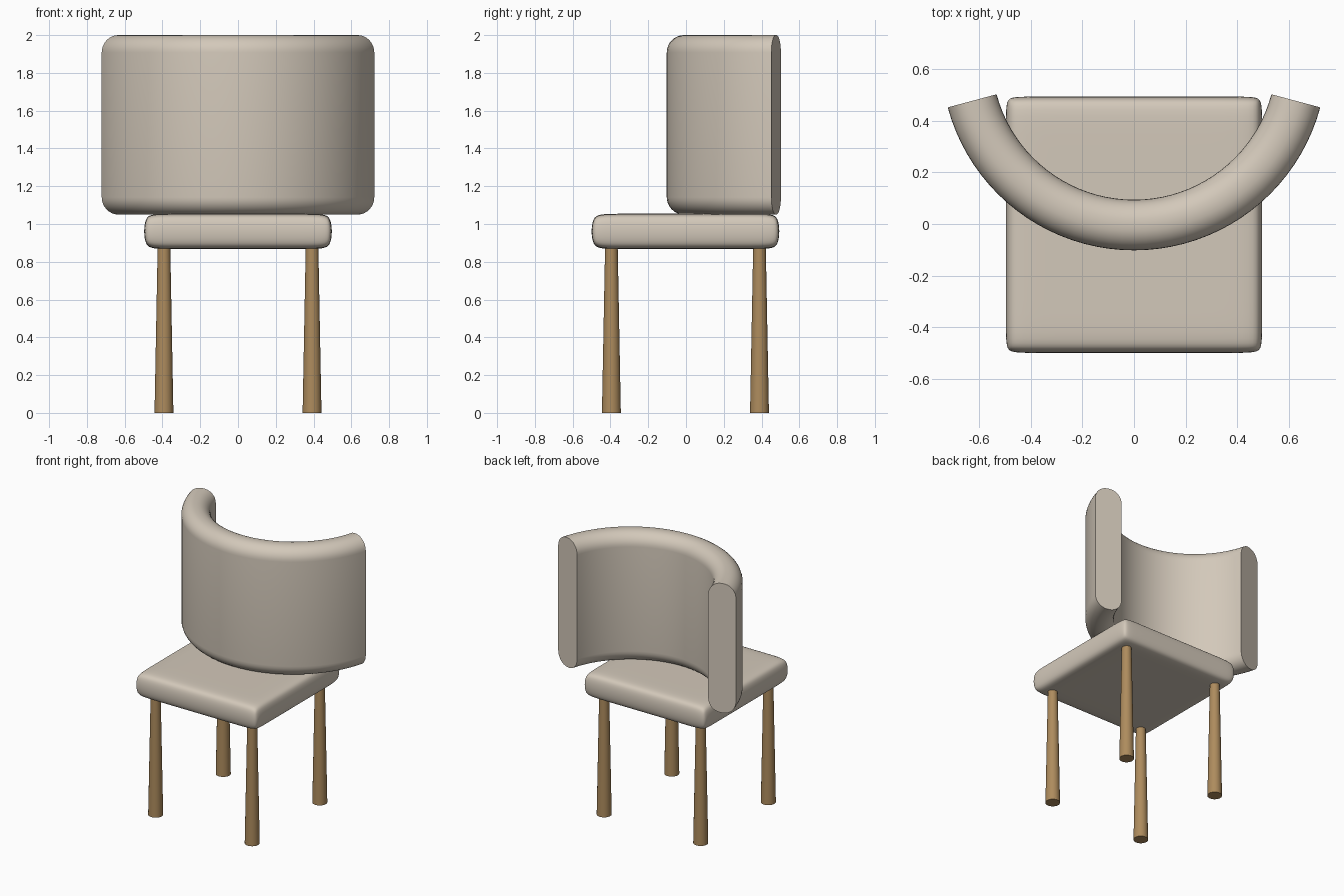
import bpy, bmesh
from math import pi, sin, cos, radians
from mathutils import Matrix, Vector

if "Cube" in bpy.data.objects:
    bpy.data.objects.remove(bpy.data.objects["Cube"])


def material(name, color):
    m = bpy.data.materials.new(name)
    m.diffuse_color = (*color, 1)
    m.use_nodes = True
    m.node_tree.nodes["Principled BSDF"].inputs["Base Color"].default_value = m.diffuse_color
    return m


FABRIC = material("fabric", (0.65, 0.58, 0.49))
WOOD = material("wood", (0.42, 0.26, 0.11))


def add_object(name, bm, mat, angle=None):
    bmesh.ops.recalc_face_normals(bm, faces=bm.faces)
    mesh = bpy.data.meshes.new(name)
    bm.to_mesh(mesh)
    bm.free()
    mesh.materials.append(mat)
    ob = bpy.data.objects.new(name, mesh)
    bpy.context.collection.objects.link(ob)
    bpy.ops.object.select_all(action='DESELECT')
    bpy.context.view_layer.objects.active = ob
    ob.select_set(True)
    if angle is None:
        bpy.ops.object.shade_smooth()
    else:
        bpy.ops.object.shade_smooth_by_angle(angle=radians(angle))
    return ob


# Seat cushion: slab with support loops near its edges, softened by subdivision
bm = bmesh.new()
bmesh.ops.create_cube(bm, size=1, matrix=Matrix.Translation((0, -0.003, 0.961))
                      @ Matrix.Diagonal((1.0, 1.0, 0.187, 1)))
for axis in (Vector((1, 0, 0)), Vector((0, 1, 0))):
    for side in (-1, 1):
        bmesh.ops.bisect_plane(bm, geom=bm.verts[:] + bm.edges[:] + bm.faces[:],
                               plane_co=axis * 0.42 * side, plane_no=axis)
seat = add_object("seat", bm, FABRIC)
sub = seat.modifiers.new("soft", 'SUBSURF')
sub.levels = sub.render_levels = 3

# Backrest: rounded upright section swept through a 150 degree arc
R_IN, R_OUT, Z0, Z1, ROUND = 0.551, 0.747, 1.05, 2.0, 0.092
CENTRE = Vector((0, 0.645, 0))
ARC = radians(150)
corners = ((R_OUT - ROUND, Z1 - ROUND, 0), (R_IN + ROUND, Z1 - ROUND, 1),
           (R_IN + ROUND, Z0 + ROUND, 2), (R_OUT - ROUND, Z0 + ROUND, 3))
section = []
for r, z, quarter in corners:
    for i in range(9):
        a = (quarter + i / 8) * pi / 2
        section.append((r + ROUND * cos(a), z + ROUND * sin(a)))

bm = bmesh.new()
rings = []
STEPS = 40
for k in range(STEPS + 1):
    a = -pi / 2 + ARC * (k / STEPS - 0.5)
    rings.append([bm.verts.new(CENTRE + Vector((r * cos(a), r * sin(a), z)))
                  for r, z in section])
n = len(section)
for a, b in zip(rings, rings[1:]):
    for i in range(n):
        j = (i + 1) % n
        bm.faces.new((a[i], a[j], b[j], b[i]))
bm.faces.new(rings[0])
bm.faces.new(rings[-1])
add_object("backrest", bm, FABRIC, 40)

# Legs: round, tapering toward the seat
LEG_TOP = 0.9
for y, row in ((-0.395, "front"), (0.389, "back")):
    for x, side in ((-0.392, "left"), (0.392, "right")):
        bm = bmesh.new()
        bmesh.ops.create_cone(bm, cap_ends=True, segments=32, radius1=0.05,
                              radius2=0.033, depth=LEG_TOP,
                              matrix=Matrix.Translation((x, y, LEG_TOP / 2)))
        add_object(f"{row}_{side}_leg", bm, WOOD, 40)
